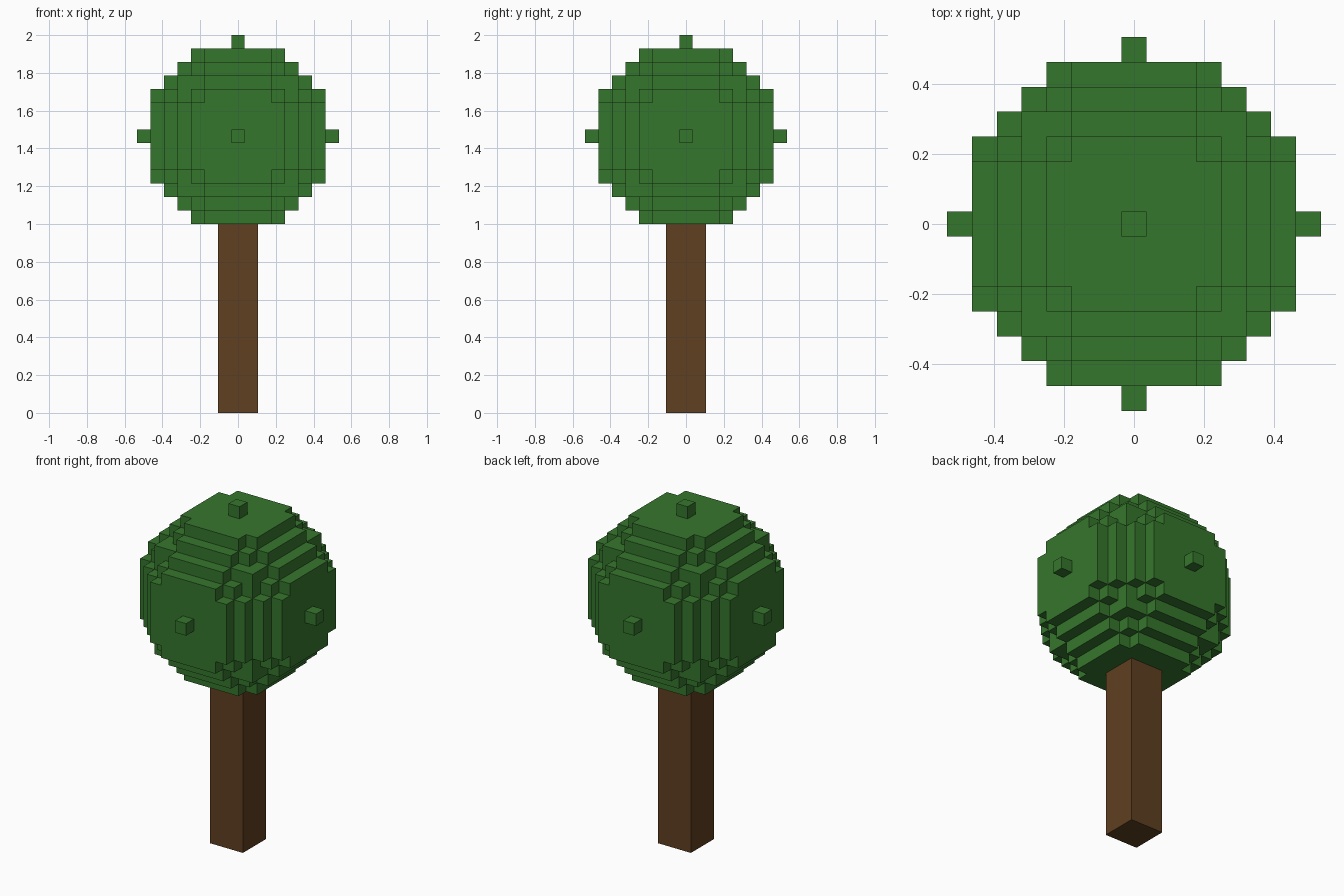
import bpy
import bmesh
from mathutils import Matrix, Vector

cube = bpy.data.objects.get("Cube")
if cube:
    bpy.data.objects.remove(cube, do_unlink=True)

V = 1 / 14            # voxel size: the whole tree is 28 voxels tall
R = 7                 # canopy radius in voxels
TRUNK_H = 1.0
CENTRE = Vector((0, 0, TRUNK_H + (R - 0.5) * V))


def make_material(name, rgb):
    mat = bpy.data.materials.new(name)
    mat.use_nodes = True
    mat.diffuse_color = (*rgb, 1)
    mat.node_tree.nodes["Principled BSDF"].inputs["Base Color"].default_value = (*rgb, 1)
    return mat


def add_object(name, bm, mat):
    mesh = bpy.data.meshes.new(name)
    bm.to_mesh(mesh)
    bm.free()
    mesh.materials.append(mat)
    obj = bpy.data.objects.new(name, mesh)
    bpy.context.collection.objects.link(obj)
    return obj


leaf_green = make_material("leaf green", (0.036, 0.180, 0.026))
bark_brown = make_material("bark brown", (0.112, 0.050, 0.015))

# Trunk: one square post
bm = bmesh.new()
bmesh.ops.create_cube(bm, size=1, matrix=Matrix.Translation((0, 0, TRUNK_H / 2))
                      @ Matrix.Diagonal((3 * V, 3 * V, TRUNK_H, 1)))
add_object("trunk", bm, bark_brown)

# Canopy: a ball of voxels, without the bottom one that lies inside the trunk
span = range(-R, R + 1)
voxels = {(x, y, z) for x in span for y in span for z in span
          if x * x + y * y + z * z <= R * R and z > -R}

# Only the outer voxel faces are built
bm = bmesh.new()
for voxel in voxels:
    for axis in range(3):
        for sign in (-1, 1):
            n = Vector((0, 0, 0))
            n[axis] = sign
            if tuple(int(c + d) for c, d in zip(voxel, n)) in voxels:
                continue
            u = Vector((0, 0, 0))
            u[(axis + 1) % 3] = 1
            w = n.cross(u)
            mid = Vector(voxel) + n / 2
            corners = [mid + (a * u + b * w) / 2
                       for a, b in ((-1, -1), (1, -1), (1, 1), (-1, 1))]
            bm.faces.new([bm.verts.new(CENTRE + c * V) for c in corners])
bmesh.ops.remove_doubles(bm, verts=bm.verts, dist=V / 100)
add_object("canopy", bm, leaf_green)
